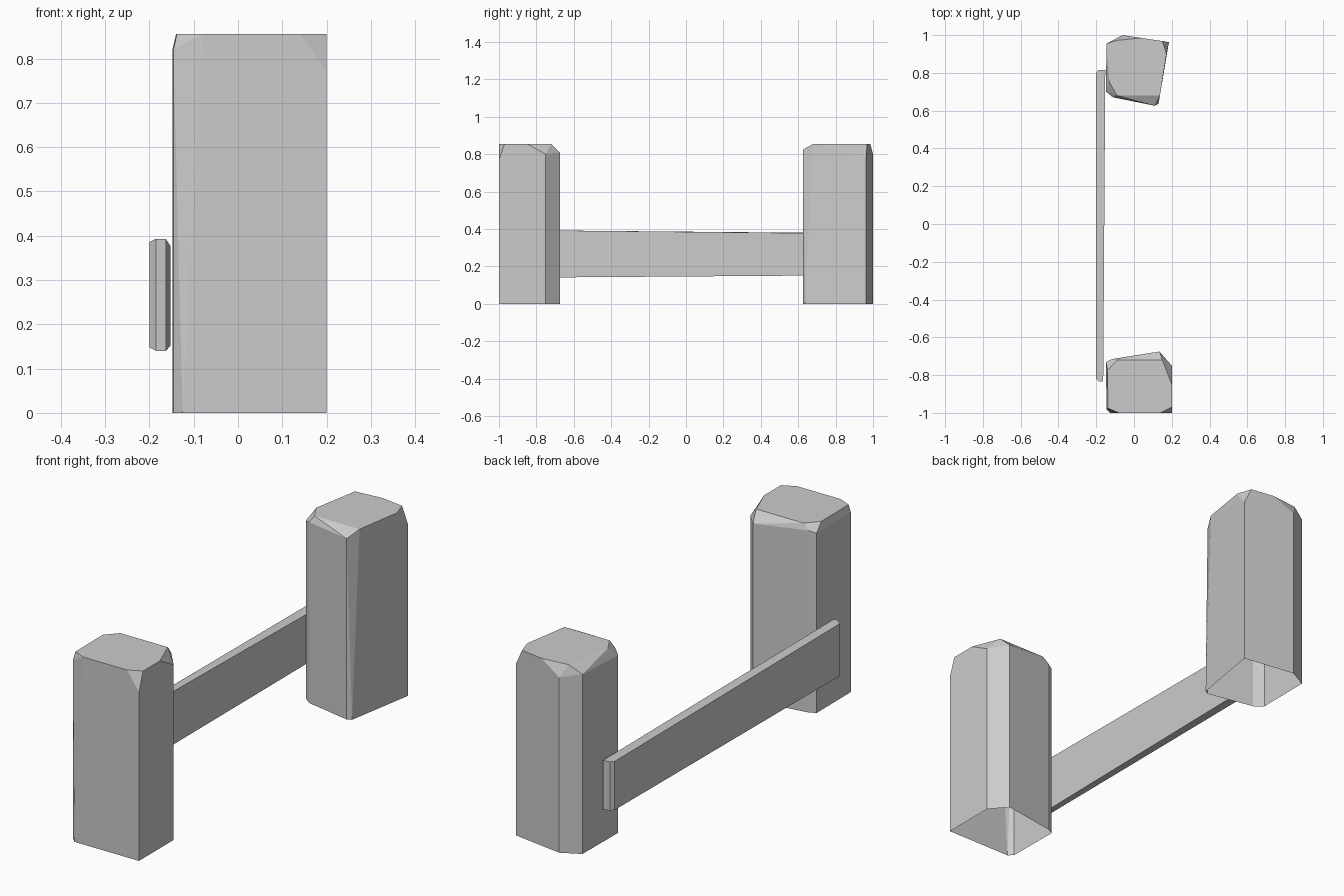
import bpy, bmesh, math

if "Cube" in bpy.data.objects:
    bpy.data.objects.remove(bpy.data.objects["Cube"])

H = 0.855  # post height


def hull(name, points, open_bottom=False):
    """Chiselled convex block from its corner points."""
    bm = bmesh.new()
    for p in points:
        bm.verts.new(p)
    res = bmesh.ops.convex_hull(bm, input=bm.verts[:])
    loose = [v for v in bm.verts if not v.link_faces]
    bmesh.ops.delete(bm, geom=loose, context='VERTS')
    bmesh.ops.recalc_face_normals(bm, faces=bm.faces[:])
    if open_bottom:
        bottom = [f for f in bm.faces if f.normal.z < -0.9]
        bmesh.ops.delete(bm, geom=bottom, context='FACES_ONLY')
    bmesh.ops.dissolve_limit(bm, angle_limit=math.radians(1.5),
                             verts=bm.verts[:], edges=bm.edges[:])
    me = bpy.data.meshes.new(name)
    bm.to_mesh(me)
    bm.free()
    ob = bpy.data.objects.new(name, me)
    bpy.context.collection.objects.link(ob)
    return ob


def post(name, sides, top):
    """sides: (x, y, shoulder height); top: (x, y) outline of the cap."""
    pts = [(x, y, 0) for x, y, z in sides]
    pts += [(x, y, z) for x, y, z in sides if z > 0]
    pts += [(x, y, H) for x, y in top]
    return hull(name, pts, open_bottom=True)


# Back post, slightly twisted, with worn corners
post("back_post",
     [(-0.148, 0.70, 0.81), (-0.11, 0.67, 0.825), (0.11, 0.626, 0.825),
      (0.13, 0.637, 0), (0.185, 0.963, 0.78), (-0.06, 1.0, 0.80),
      (-0.146, 0.955, 0.82)],
     [(-0.13, 0.75), (-0.09, 0.68), (0.137, 0.68), (0.172, 0.90),
      (0.15, 0.968), (0.04, 0.985), (-0.09, 0.972)])

# Front post
post("front_post",
     [(-0.148, -0.73, 0.82), (-0.115, -0.715, 0.83), (0.135, -0.675, 0.81),
      (0.2, -0.75, 0.80), (0.2, -1.0, 0.77), (-0.125, -1.0, 0),
      (-0.146, -0.98, 0.82)],
     [(-0.14, -0.775), (-0.09, -0.72), (0.15, -0.72), (0.2, -0.85),
      (0.2, -0.97), (0.14, -1.0), (-0.08, -1.0), (-0.138, -0.975)])

# Rail plank, tapering toward the back post
hull("rail_plank",
     [(x, y, z) for x, y, lo, hi in
      [(-0.2, -0.82, 0.148, 0.386), (-0.185, -0.835, 0.14, 0.393),
       (-0.163, -0.832, 0.14, 0.393),
       (-0.2, 0.80, 0.156, 0.378), (-0.187, 0.816, 0.156, 0.378),
       (-0.152, 0.816, 0.152, 0.376)]
      for z in (lo, hi)])
